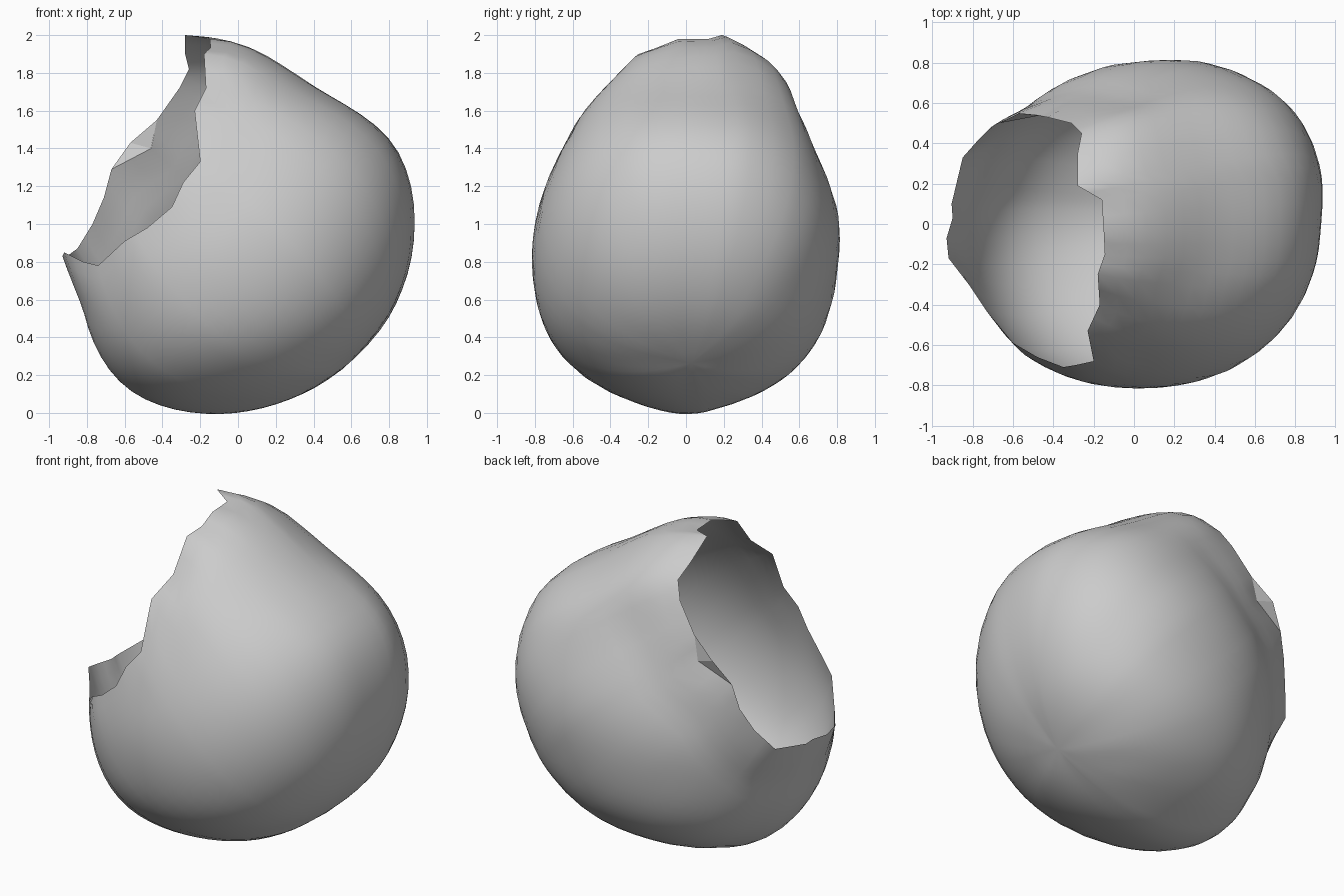
import bpy, bmesh, math
from mathutils import Vector

if "Cube" in bpy.data.objects:
    bpy.data.objects.remove(bpy.data.objects["Cube"])

# Horizontal sections of the whole shell: z, min x, max x, min y, max y
SECTIONS = [
    (-.012, -.12, -.11, -.01, .01), (.015, -.34, .09, -.15, .15), (.05, -.45, .21, -.25, .24),
    (.1, -.56, .34, -.38, .38), (.2, -.67, .51, -.56, .55), (.35, -.76, .67, -.7, .68),
    (.5, -.81, .79, -.77, .75), (.7, -.85, .88, -.81, .79), (.85, -.86, .915, -.815, .815),
    (1.0, -.83, .925, -.8, .81), (1.15, -.78, .92, -.76, .78), (1.3, -.71, .88, -.7, .72),
    (1.45, -.62, .81, -.62, .66), (1.6, -.5, .62, -.54, .59), (1.72, -.42, .4, -.43, .55),
    (1.83, -.36, .25, -.33, .47), (1.9, -.3, .13, -.27, .39), (1.96, -.26, .02, -.1, .26),
    (1.99, -.16, -.15, .08, .1)]

# Jagged rim of the broken opening
RIM = [
    (-.28, .19, 2), (-.16, .12, 1.98), (-.15, -.04, 1.98), (-.145, -.15, 1.935),
    (-.18, -.25, 1.9), (-.17, -.4, 1.72), (-.23, -.53, 1.6), (-.2, -.68, 1.33),
    (-.29, -.7, 1.22), (-.35, -.71, 1.09), (-.48, -.66, .98), (-.6, -.59, .91),
    (-.74, -.42, .78), (-.82, -.3, .8), (-.92, -.17, .85), (-.93, -.07, .83),
    (-.9, .03, .83), (-.905, .1, .83), (-.85, .33, .87), (-.77, .42, 1),
    (-.71, .48, 1.14), (-.67, .5, 1.29), (-.46, .54, 1.4), (-.43, .53, 1.55),
    (-.31, .5, 1.72), (-.26, .45, 1.82), (-.28, .35, 1.9)]
FLAP_TIP = (-.57, .55, 1.43)
FLAP_ROOT = 22      # rim point the bent flap hangs from

CENTRE = Vector((0, 0, .85))
POLE = Vector((.7, .03, -.7)).normalized()
ROWS, SPLIT = 26, 2


def inside(p):
    if not SECTIONS[0][0] < p.z < SECTIONS[-1][0]:
        return False
    for a, b in zip(SECTIONS, SECTIONS[1:]):
        if p.z <= b[0]:
            f = (p.z - a[0]) / (b[0] - a[0])
            x0, x1, y0, y1 = (a[i] + (b[i] - a[i]) * f for i in range(1, 5))
            # the back leans to the right; the crown is more pointed
            crown = min(1, max(0, (p.z - 1.45) / .25))
            lean = .15 * max(0, p.y) * (1 - crown)
            power = 2.15 - .35 * crown
            u = abs(p.x - lean - (x0 + x1) / 2) / ((x1 - x0) / 2)
            v = abs(p.y - (y0 + y1) / 2) / ((y1 - y0) / 2)
            return u ** power + v ** power < 1
    return False


def radius(d):
    lo, hi = 0, 1.6
    for _ in range(18):
        mid = (lo + hi) / 2
        if inside(CENTRE + d * mid):
            lo = mid
        else:
            hi = mid
    return lo


# Rim split into columns, each running down to the far pole
rim = []
for a, b in zip(RIM, RIM[1:] + RIM[:1]):
    for k in range(SPLIT):
        rim.append(Vector(a).lerp(Vector(b), k / SPLIT) - CENTRE)
n = len(rim)
dirs = [[r.normalized().slerp(POLE, j / ROWS) for r in rim] for j in range(ROWS)]
rad = [[radius(d) for d in row] for row in dirs]
pole_r = radius(POLE)

# Even out the radii for a smooth shell
for _ in range(3):
    ext = rad + [[pole_r] * n]
    rad = [[(2 * ext[j][i] + ext[max(j - 1, 0)][i] + ext[j + 1][i]
             + .5 * (ext[j][i - 1] + ext[j][(i + 1) % n])) / 5
            for i in range(n)] for j in range(ROWS)]
    pole_r = (pole_r + sum(rad[-1]) / n) / 2

# Bend the border out to meet the rim
offset = [rim[i].length - rad[0][i] for i in range(n)]
bm = bmesh.new()
grid = []
for j in range(ROWS):
    w = max(0, 1 - j / 4) ** 1.5
    grid.append([bm.verts.new(CENTRE + dirs[j][i] * (rad[j][i] + offset[i] * w))
                 for i in range(n)])
tip = bm.verts.new(CENTRE + POLE * pole_r)
for i in range(n):
    k = (i + 1) % n
    for j in range(ROWS - 1):
        bm.faces.new((grid[j][i], grid[j + 1][i], grid[j + 1][k], grid[j][k]))
    bm.faces.new((grid[-1][i], tip, grid[-1][k]))

# Outward normals
bm.normal_update()
if sum(f.normal.dot(f.calc_center_median() - CENTRE) for f in bm.faces) < 0:
    bmesh.ops.reverse_faces(bm, faces=bm.faces[:])
for f in bm.faces:
    f.smooth = True

# Small flap bent outward at the rim, flat shaded
below, root, above = (bm.verts.new(RIM[FLAP_ROOT + s]) for s in (-1, 0, 1))
flap = bm.verts.new(FLAP_TIP)
bm.faces.new((root, below, flap))
bm.faces.new((root, flap, above))

mesh = bpy.data.meshes.new("broken_shell")
bm.to_mesh(mesh)
bm.free()
grey = bpy.data.materials.new("shell_grey")
grey.diffuse_color = (.6, .6, .6, 1)
grey.use_nodes = True
grey.node_tree.nodes["Principled BSDF"].inputs["Base Color"].default_value = grey.diffuse_color
mesh.materials.append(grey)
shell = bpy.data.objects.new("broken_shell", mesh)
bpy.context.collection.objects.link(shell)
